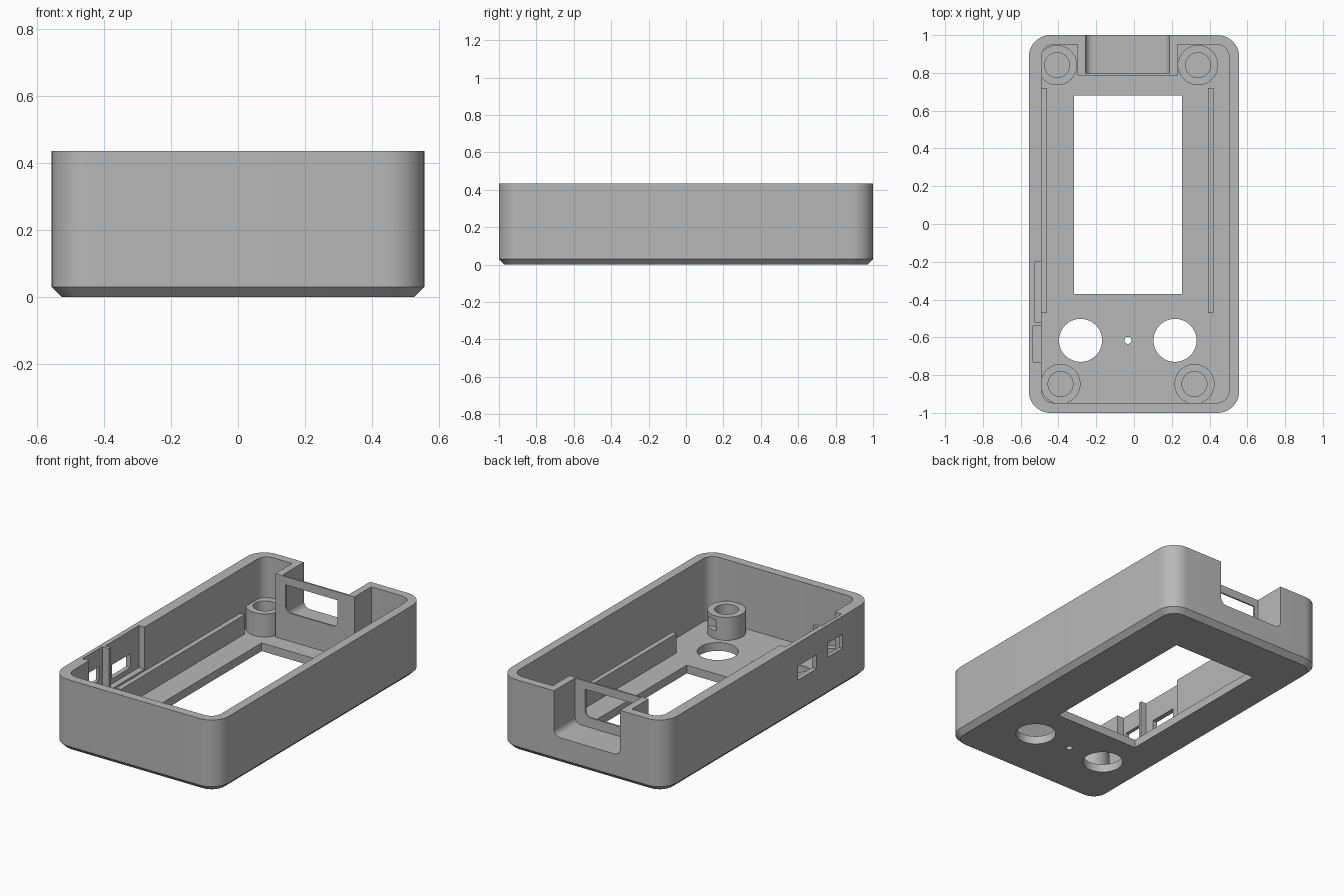
import bpy, bmesh
from math import sin, cos, pi, radians
from mathutils import Vector

if "Cube" in bpy.data.objects:
    bpy.data.objects.remove(bpy.data.objects["Cube"], do_unlink=True)

grey = bpy.data.materials.new("plain grey plastic")
grey.use_nodes = True
grey.diffuse_color = (0.48, 0.48, 0.48, 1)
grey.node_tree.nodes["Principled BSDF"].inputs["Base Color"].default_value = grey.diffuse_color

TOP, FLOOR = 0.435, 0.05


def outline(x0, x1, y0, y1, r_low=0, r_high=None, steps=10):
    """Counter-clockwise rectangle with rounded low and high corners."""
    r_high = r_low if r_high is None else r_high
    pts = []
    for k, (x, y, sx, sy, r) in enumerate([(x1, y1, -1, -1, r_high), (x0, y1, 1, -1, r_high),
                                           (x0, y0, 1, 1, r_low), (x1, y0, -1, 1, r_low)]):
        if r == 0:
            pts.append((x, y))
            continue
        for i in range(steps + 1):
            a = (k + i / steps) * pi / 2
            pts.append((x + sx * r + r * cos(a), y + sy * r + r * sin(a)))
    return pts


def circle(x, y, r, n=48):
    return [(x + r * cos(2 * pi * i / n), y + r * sin(2 * pi * i / n)) for i in range(n)]


def loft(name, rings, axis="z"):
    """Solid through (outline, height) rings; axis y stands outlines up in x-z."""
    bm = bmesh.new()
    loops = []
    for pts, h in rings:
        loops.append([bm.verts.new((p[0], p[1], h) if axis == "z" else (p[0], h, p[1])) for p in pts])
    n = len(loops[0])
    for a, b in zip(loops, loops[1:]):
        for i in range(n):
            bm.faces.new((a[i], a[(i + 1) % n], b[(i + 1) % n], b[i]))
    bm.faces.new(loops[0][::-1])
    bm.faces.new(loops[-1])
    bmesh.ops.recalc_face_normals(bm, faces=bm.faces)
    mesh = bpy.data.meshes.new(name)
    bm.to_mesh(mesh)
    bm.free()
    mesh.materials.append(grey)
    obj = bpy.data.objects.new(name, mesh)
    bpy.context.scene.collection.objects.link(obj)
    return obj


def prism(name, pts, low, high, axis="z"):
    return loft(name, [(pts, low), (pts, high)], axis)


def cut(obj, *cutters):
    """Subtract each cutter, then discard it."""
    bpy.context.view_layer.objects.active = obj
    for c in cutters:
        c.hide_render = True
        mod = obj.modifiers.new("cut", "BOOLEAN")
        mod.operation, mod.solver, mod.object = "DIFFERENCE", "EXACT", c
        bpy.ops.object.modifier_apply(modifier=mod.name)
        bpy.data.objects.remove(c, do_unlink=True)


# Outer shell with a chamfered bottom edge
X, Y, CH, R = 0.557, 1.0, 0.03, 0.115
wide = outline(-X, X, -Y, Y, R)
base = outline(-X + CH, X - CH, -Y + CH, Y - CH, R - CH)
case = loft("case_shell", [(base, 0), (wide, CH), (wide, TOP)])

# Cavity outline steps around the connector bay at the back
room = outline(-0.49, 0.503, -0.947, 0.95, 0.065)
bay = [(0.232, 0.95), (0.232, 0.787), (-0.3, 0.787), (-0.3, 0.95)]
half = 11
cut(case, prism("cavity", room[:half] + bay + room[half:], FLOOR, 0.6))

# Connector bay pocket, open at the top and back, and its inner window
cut(case,
    prism("bay_pocket", outline(-0.257, 0.188, 0.16, 0.6, 0.04, 0), 0.797, 1.1, "y"),
    prism("bay_window", outline(-0.23, 0.12, 0.22, 0.385, 0.035, 0), 0.75, 0.85, "y"))

# Screen opening, two button holes and an indicator hole in the floor
cut(case,
    prism("screen_hole", outline(-0.317, 0.254, -0.37, 0.68), -0.1, 0.1),
    prism("button_hole_right", circle(-0.283, -0.616, 0.114), -0.1, 0.1),
    prism("button_hole_left", circle(0.217, -0.616, 0.114), -0.1, 0.1),
    prism("indicator_hole", circle(-0.032, -0.616, 0.019, 20), -0.1, 0.1))

# Side wall recesses, each with a slot through the wall
for depth, y0, y1, s0, s1, z0, z1 in [(-0.527, -0.52, -0.2, -0.46, -0.28, 0.21, 0.295),
                                      (-0.535, -0.73, -0.54, -0.71, -0.57, 0.24, 0.325)]:
    cut(case,
        prism("recess", outline(depth, -0.4, y0, y1), 0.18, 0.6),
        prism("slot", outline(-0.7, -0.4, s0, s1), z0, z1))

# Hollow screw posts
parts = [case]
for name, x, y in [("back_right", -0.407, 0.841), ("back_left", 0.339, 0.841),
                   ("front_right", -0.389, -0.847), ("front_left", 0.32, -0.847)]:
    post = prism("screw_post_" + name, circle(x, y, 0.106), FLOOR - 0.01, 0.19)
    cut(post, prism("screw_hole", circle(x, y, 0.066), FLOOR + 0.005, 0.3))
    if name == "front_left":
        cut(post, prism("post_notch", circle(0.36, -0.735, 0.045, 24), 0.1, 0.165))
    parts.append(post)

# Long support rails beside the screen
for name, x0, x1 in [("right_rail", -0.495, -0.46), ("left_rail", 0.392, 0.421)]:
    parts.append(prism(name, outline(x0, x1, -0.47, 0.72), FLOOR - 0.01, 0.168))

# Smooth the round corners and keep the edges sharp
bpy.ops.object.select_all(action="DESELECT")
for p in parts:
    p.select_set(True)
bpy.context.view_layer.objects.active = case
bpy.ops.object.shade_smooth_by_angle(angle=radians(30))
